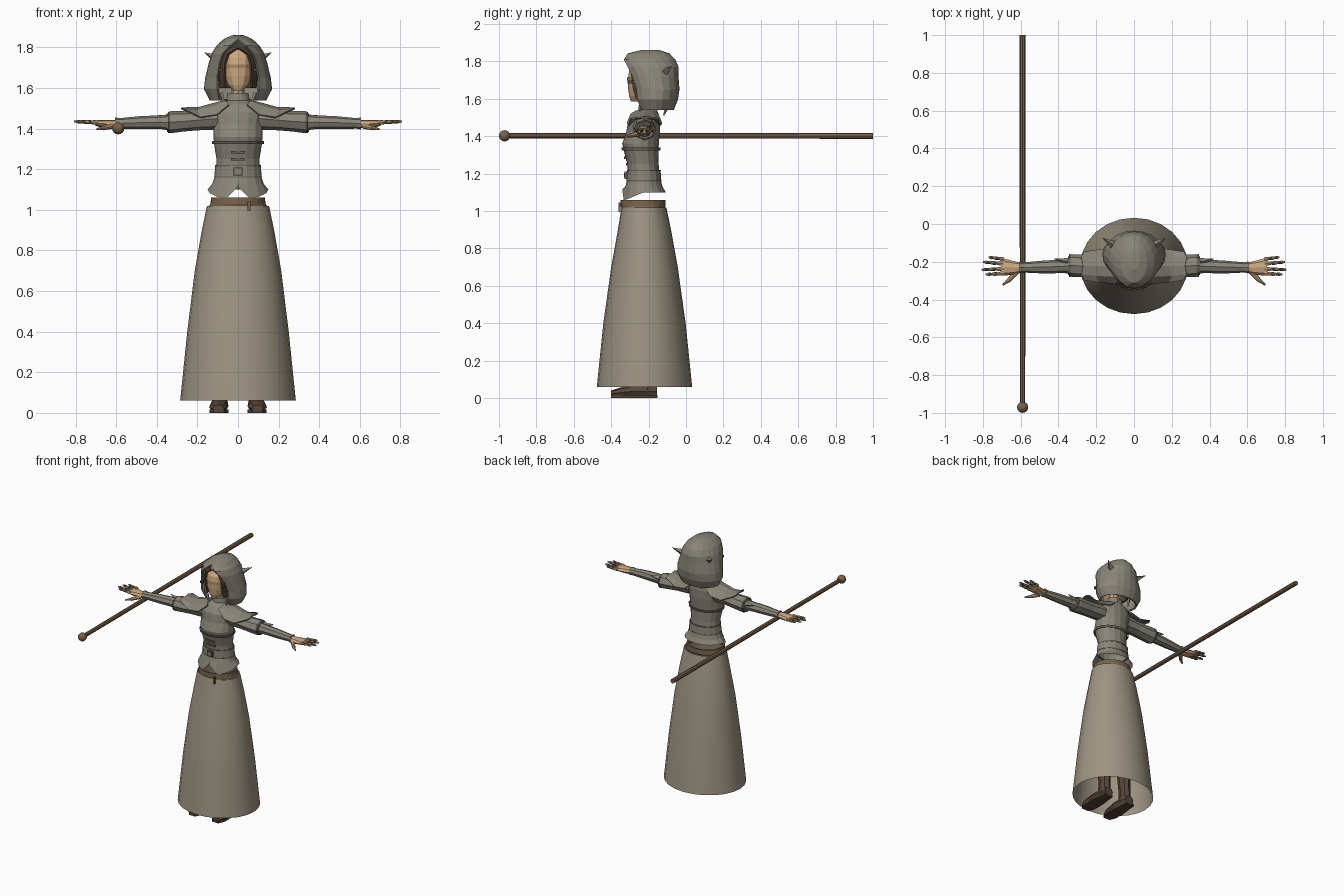
import bpy, bmesh, math
from mathutils import Vector


def material(name, rgb):
    m = bpy.data.materials.new(name)
    m.diffuse_color = (*rgb, 1)
    return m


SKIRT = material("skirt cloth", (0.34, 0.295, 0.225))
CLOTH = material("grey cloth", (0.255, 0.235, 0.19))
DARK = material("dark cloth", (0.14, 0.125, 0.10))
SKIN = material("skin", (0.60, 0.39, 0.22))
TAN = material("tan brow", (0.36, 0.23, 0.12))
HAIR = material("brown hair", (0.085, 0.055, 0.035))
LEATHER = material("boot leather", (0.095, 0.062, 0.042))
WOOD = material("brown wood", (0.19, 0.12, 0.07))


def sheet(name, rows, mats, closed=False, caps=False, mirror=False,
          thick=0, smooth=False, rule=None):
    """Skin a list of equally long rows of points."""
    bm = bmesh.new()
    grid = [[bm.verts.new(p) for p in row] for row in rows]
    n = len(rows[0])
    for a, b in zip(grid, grid[1:]):
        for i in range(n if closed else n - 1):
            j = (i + 1) % n
            bm.faces.new((a[i], a[j], b[j], b[i]))
    if caps:
        bm.faces.new(grid[0])
        bm.faces.new(grid[-1])
    bmesh.ops.remove_doubles(bm, verts=bm.verts, dist=0.0005)
    bmesh.ops.recalc_face_normals(bm, faces=bm.faces)
    for f in bm.faces:
        f.smooth = smooth
        if rule:
            f.material_index = rule(f.calc_center_median())
    me = bpy.data.meshes.new(name)
    bm.to_mesh(me)
    bm.free()
    for m in mats if isinstance(mats, list) else [mats]:
        me.materials.append(m)
    ob = bpy.data.objects.new(name, me)
    bpy.context.collection.objects.link(ob)
    if mirror:
        ob.modifiers.new("Mirror", 'MIRROR')
    if thick:
        s = ob.modifiers.new("Solidify", 'SOLIDIFY')
        s.thickness = thick
        s.offset = -1
    return ob


def ring(axis, t, ca, cb, ra, rb, n):
    """Ellipse across an axis; n is a multiple of 4 so a vertex faces front."""
    pts = []
    for i in range(n):
        w = 2 * math.pi * i / n
        a, b = ca + ra * math.cos(w), cb + rb * math.sin(w)
        pts.append({'x': (t, a, b), 'y': (a, t, b), 'z': (a, b, t)}[axis])
    return pts


def loft(name, axis, rings, mats, n=8, caps=True, **kw):
    return sheet(name, [ring(axis, *r, n) for r in rings], mats,
                 closed=True, caps=caps, **kw)


def arc(z, cy, rx, ry, gap, n=16):
    """Arc around the head, open at the front by the gap angle on each side."""
    g = math.radians(gap)
    ws = [g + (2 * math.pi - 2 * g) * i / n for i in range(n + 1)]
    return [(rx * math.sin(w), cy - ry * math.cos(w), z) for w in ws]


def rod(name, a, b, r1, r2, mat, n=8, mirror=False):
    a, b = Vector(a), Vector(b)
    q = (b - a).to_track_quat('Z', 'Y')
    rows = [[p + q @ Vector((r * math.cos(2 * math.pi * i / n),
                             r * math.sin(2 * math.pi * i / n), 0))
             for i in range(n)] for p, r in ((a, r1), (b, r2))]
    return sheet(name, rows, mat, closed=True, caps=True, mirror=mirror)


def box(name, c, s, mat, mirror=False):
    x, y, z = (v / 2 for v in s)
    rows = [[(c[0] + i * x, c[1] + j * y, c[2] + k * z)
             for i, j in ((-1, -1), (1, -1), (1, 1), (-1, 1))] for k in (-1, 1)]
    return sheet(name, rows, mat, closed=True, caps=True, mirror=mirror)


# Long open skirt and its waistband
loft("skirt", 'z', [(0.06, 0, -0.222, 0.285, 0.255), (0.4, 0, -0.222, 0.25, 0.22),
                    (0.7, 0, -0.222, 0.213, 0.178), (0.9, 0, -0.222, 0.178, 0.142),
                    (1.02, 0, -0.225, 0.153, 0.12)], SKIRT, n=24, caps=False, smooth=True)
loft("waistband", 'z', [(1.02, 0, -0.23, 0.142, 0.117), (1.03, 0, -0.23, 0.136, 0.121),
                        (1.06, 0, -0.23, 0.132, 0.119)], WOOD, n=24, caps=False, thick=0.012)
box("band_tail", (0.055, -0.355, 1.02), (0.014, 0.012, 0.05), WOOD)

# Boots
loft("boot_shaft", 'z', [(0.03, 0.09, -0.205, 0.04, 0.05), (0.12, 0.088, -0.205, 0.036, 0.045),
                         (0.3, 0.085, -0.21, 0.048, 0.052), (0.45, 0.082, -0.215, 0.05, 0.053)],
     LEATHER, mirror=True)
loft("boot_foot", 'y', [(-0.40, 0.097, 0.022, 0.028, 0.018), (-0.36, 0.096, 0.028, 0.046, 0.026),
                        (-0.28, 0.093, 0.036, 0.047, 0.036), (-0.2, 0.09, 0.036, 0.04, 0.036),
                        (-0.155, 0.09, 0.036, 0.034, 0.034)], LEATHER, mirror=True)
sole = [(-0.402, 0.026), (-0.36, 0.046), (-0.28, 0.047), (-0.2, 0.038), (-0.152, 0.034)]
sheet("boot_sole", [[(0.094 - w, y, 0), (0.094 + w, y, 0), (0.094 + w, y, 0.016),
                     (0.094 - w, y, 0.016)] for y, w in sole],
      HAIR, closed=True, caps=True, mirror=True)

# Fitted jacket with a flared hem, lower in front and notched in the middle
body = [ring('z', *r, 16) for r in [
    (1.1, 0, -0.225, 0.15, 0.116), (1.13, 0, -0.225, 0.126, 0.1),
    (1.18, 0, -0.225, 0.109, 0.085), (1.25, 0, -0.23, 0.106, 0.084),
    (1.32, 0, -0.24, 0.117, 0.092), (1.36, 0, -0.243, 0.121, 0.098),
    (1.42, 0, -0.23, 0.122, 0.09), (1.48, 0, -0.225, 0.138, 0.085),
    (1.52, 0, -0.215, 0.112, 0.068), (1.54, 0, -0.205, 0.058, 0.05),
    (1.575, 0, -0.205, 0.052, 0.046)]]
body[0] = [(x, y, 1.115 if abs(x) < 0.01 and y < -0.3 else
            1.1 - 0.048 * max(0, (-0.225 - y) / 0.116)) for x, y, z in body[0]]
sheet("jacket", body, CLOTH, closed=True)

# Belt, bust strap and front closures
loft("waist_belt", 'z', [(1.165, 0, -0.225, 0.117, 0.093), (1.215, 0, -0.226, 0.112, 0.09)],
     CLOTH, n=16, caps=False, thick=0.008)
for z, rx, ry in ((1.162, 0.118, 0.094), (1.217, 0.113, 0.091)):
    loft("belt_edge", 'z', [(z - 0.003, 0, -0.225, rx, ry), (z + 0.003, 0, -0.225, rx, ry)],
         DARK, n=16, caps=False, thick=0.006)
loft("bust_strap", 'z', [(1.325, 0, -0.24, 0.121, 0.096), (1.34, 0, -0.241, 0.123, 0.099)],
     DARK, n=16, caps=False, thick=0.006)
box("buckle", (0, -0.322, 1.19), (0.045, 0.012, 0.04), DARK)
box("buckle_plate", (0, -0.328, 1.19), (0.028, 0.008, 0.024), CLOTH)
for z, y in ((1.25, -0.317), (1.285, -0.326)):
    box("front_clasp", (0, y, z), (0.07, 0.009, 0.012), DARK)

# Pointed shoulder capes
cape = [(0.06, 1.545, 0.075, 0.025), (0.12, 1.53, 0.095, 0.06),
        (0.2, 1.508, 0.088, 0.05), (0.28, 1.505, 0.075, 0.008)]
sheet("shoulder_cape", [[(x - 0.015, -0.222 - w, z - d), (x, -0.222 - w * 0.6, z - d * 0.3),
                         (x - 0.01, -0.222, z), (x, -0.222 + w * 0.6, z - d * 0.3),
                         (x - 0.015, -0.222 + w, z - d)] for x, z, w, d in cape],
      CLOTH, mirror=True, thick=0.008)

# Sleeves
loft("upper_sleeve", 'x', [(0.1, -0.225, 1.45, 0.06, 0.055), (0.2, -0.225, 1.442, 0.058, 0.05),
                           (0.27, -0.222, 1.436, 0.06, 0.05), (0.33, -0.22, 1.433, 0.06, 0.055),
                           (0.35, -0.22, 1.43, 0.048, 0.045)], CLOTH, mirror=True)
loft("sleeve_trim", 'x', [(0.335, -0.22, 1.432, 0.062, 0.053), (0.345, -0.22, 1.431, 0.06, 0.051)],
     DARK, mirror=True)
loft("forearm_sleeve", 'x', [(0.33, -0.222, 1.43, 0.04, 0.04), (0.38, -0.224, 1.432, 0.036, 0.034),
                             (0.48, -0.228, 1.43, 0.034, 0.032), (0.585, -0.23, 1.426, 0.027, 0.026),
                             (0.605, -0.23, 1.426, 0.032, 0.03)], CLOTH, mirror=True)
rod("elbow_point", (0.35, -0.2, 1.45), (0.42, -0.185, 1.462), 0.02, 0.002, CLOTH, 4, True)

# Hands with jointed fingers
loft("palm", 'x', [(0.585, -0.23, 1.425, 0.022, 0.019), (0.63, -0.232, 1.423, 0.034, 0.021),
                   (0.69, -0.228, 1.426, 0.046, 0.016), (0.705, -0.226, 1.428, 0.042, 0.011)],
     SKIN, mirror=True)
for y, tip in ((-0.262, 0.785), (-0.237, 0.808), (-0.211, 0.80), (-0.186, 0.77)):
    step = (tip - 0.69) / 6
    loft("finger", 'x', [(0.69 + i * step, y + 0.01 * (i / 6) * (1 if y > -0.22 else -0.5),
                          1.43 + 0.001 * i, r, r) for i, r in
                         enumerate((0.011, 0.011, 0.008, 0.01, 0.007, 0.009, 0.004))],
         [SKIN, DARK], n=8, mirror=True,
         rule=lambda c, s=step: int((c.x - 0.69) / s) in (2, 4))
rod("thumb_base", (0.62, -0.25, 1.415), (0.665, -0.3, 1.403), 0.016, 0.011, SKIN, 8, True)
rod("thumb_tip", (0.665, -0.3, 1.403), (0.695, -0.322, 1.398), 0.01, 0.005, SKIN, 8, True)

# Neck, face and hair
loft("neck", 'z', [(1.53, 0, -0.205, 0.034, 0.034), (1.64, 0, -0.215, 0.032, 0.034)], SKIN)
loft("face", 'z', [(1.585, 0, -0.268, 0.022, 0.026), (1.615, 0, -0.252, 0.05, 0.052),
                   (1.66, 0, -0.242, 0.068, 0.068), (1.70, 0, -0.238, 0.074, 0.073),
                   (1.75, 0, -0.232, 0.074, 0.072), (1.79, 0, -0.22, 0.055, 0.055)],
     SKIN, n=12)
loft("brow_band", 'z', [(1.698, 0, -0.238, 0.078, 0.077), (1.716, 0, -0.237, 0.078, 0.077)],
     TAN, n=12, caps=False)
sheet("hair", [arc(1.60, -0.205, 0.092, 0.095, 48), arc(1.66, -0.21, 0.098, 0.104, 44),
               arc(1.72, -0.212, 0.1, 0.108, 42), arc(1.77, -0.213, 0.088, 0.106, 34),
               arc(1.80, -0.21, 0.066, 0.095, 0)], HAIR, thick=0.012)
box("side_lock", (0.084, -0.275, 1.69), (0.014, 0.075, 0.016), HAIR, True)

# Faceted hood, ear tufts and hanging ties
sheet("hood", [arc(1.54, -0.165, 0.14, 0.10, 42), arc(1.595, -0.165, 0.168, 0.122, 38),
               arc(1.65, -0.165, 0.162, 0.13, 40), arc(1.72, -0.18, 0.145, 0.14, 40),
               arc(1.77, -0.19, 0.13, 0.15, 36), arc(1.81, -0.2, 0.107, 0.143, 22),
               arc(1.842, -0.2, 0.07, 0.112, 0), arc(1.86, -0.19, 0.03, 0.05, 0)],
      CLOTH, thick=0.012)
sheet("hood_crown", [ring('z', 1.86, 0, -0.19, 0.03, 0.05, 16),
                     ring('z', 1.862, 0, -0.19, 0.0, 0.0, 16)], CLOTH, closed=True)
rod("ear_tuft", (0.11, -0.11, 1.745), (0.165, -0.075, 1.775), 0.022, 0.001, CLOTH, 4, True)
rod("hood_tie", (0.085, -0.235, 1.575), (0.065, -0.245, 1.515), 0.012, 0.004, CLOTH, 4, True)
rod("nape_tie", (0.04, -0.1, 1.56), (0.045, -0.12, 1.51), 0.012, 0.003, CLOTH, 4, True)

# Staff with a round knob
rod("staff", (-0.59, -0.96, 1.402), (-0.59, 1.0, 1.402), 0.014, 0.016, WOOD, 8)
bpy.ops.mesh.primitive_uv_sphere_add(segments=12, ring_count=8, radius=0.03,
                                     location=(-0.59, -0.97, 1.402))
knob = bpy.context.object
knob.name = "staff_knob"
knob.data.materials.append(WOOD)
bpy.ops.object.shade_smooth_by_angle()
